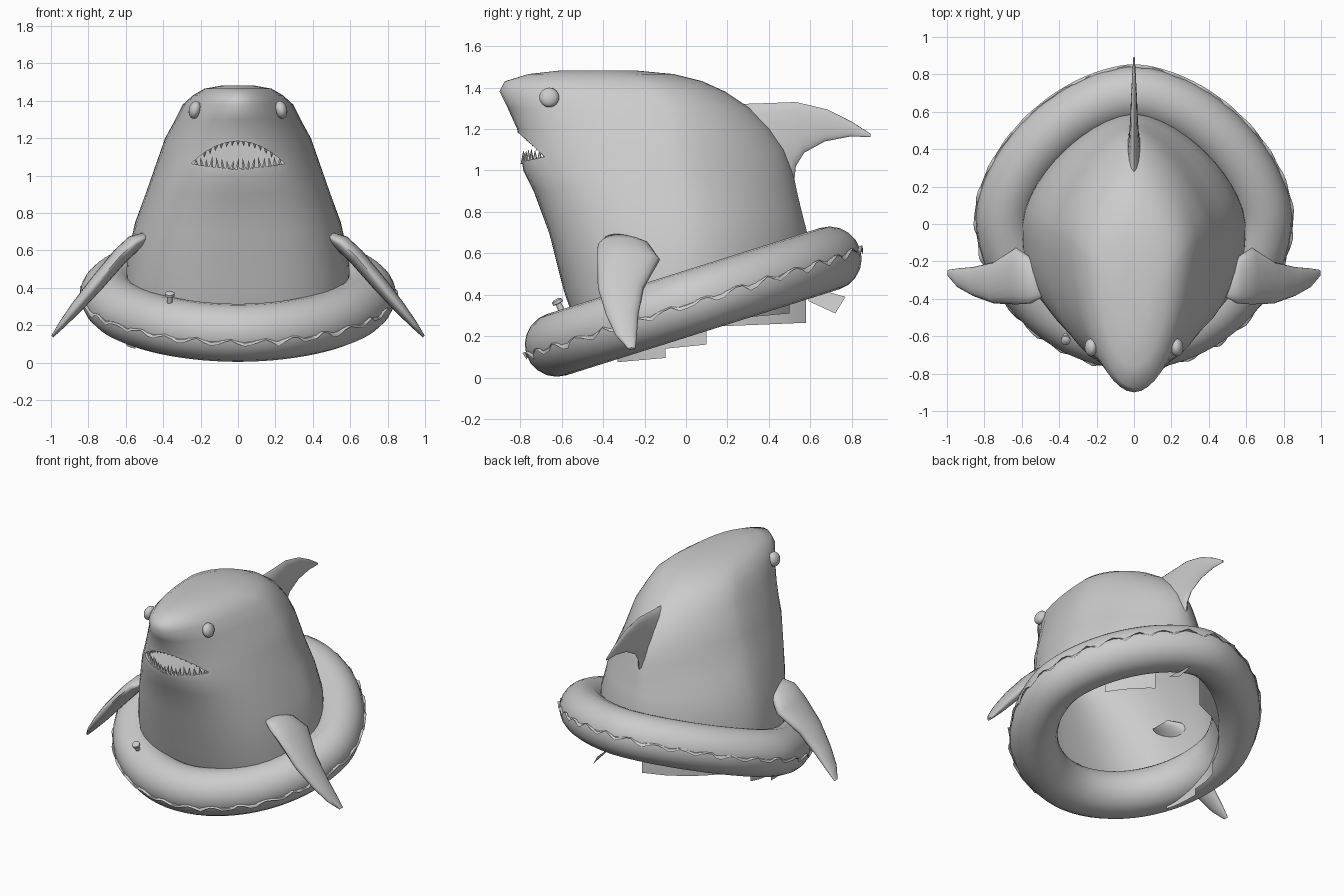
import bpy, bmesh, math, random
from mathutils import Vector, Matrix

if "Cube" in bpy.data.objects:
    bpy.data.objects.remove(bpy.data.objects["Cube"])

random.seed(4)
TAU = 2 * math.pi
TILT = math.radians(17.5)


def make(name, bm, smooth=40):
    me = bpy.data.meshes.new(name)
    bm.to_mesh(me)
    bm.free()
    ob = bpy.data.objects.new(name, me)
    bpy.context.collection.objects.link(ob)
    bpy.ops.object.select_all(action='DESELECT')
    ob.select_set(True)
    bpy.context.view_layer.objects.active = ob
    if smooth:
        bpy.ops.object.shade_smooth_by_angle(angle=math.radians(smooth))
    return ob


def loft(name, rings, smooth=40):
    bm = bmesh.new()
    vs = [[bm.verts.new(p) for p in r] for r in rings]
    n = len(rings[0])
    for a, b in zip(vs, vs[1:]):
        for i in range(n):
            j = (i + 1) % n
            bm.faces.new((a[i], a[j], b[j], b[i]))
    bm.faces.new(vs[0][::-1])
    bm.faces.new(vs[-1])
    bmesh.ops.recalc_face_normals(bm, faces=bm.faces)
    return make(name, bm, smooth)


def ellipse(c, u, v, n=16):
    c, u, v = Vector(c), Vector(u), Vector(v)
    return [c + u * math.cos(TAU * i / n) + v * math.sin(TAU * i / n) for i in range(n)]


def squareness(a, front, back):
    """Radius factor of a superellipse with separate front and back powers."""
    p = back if math.sin(a) > 0 else front
    return (abs(math.cos(a)) ** p + abs(math.sin(a)) ** p) ** (-1 / p)


# Body: level, tilt, half width, widest y, front y, back y, front power, back power
levels = [(.38, .31, .60, 0, -.52, .59, 2.65, 1.6), (.55, .22, .595, 0, -.59, .59, 2.65, 1.58),
          (.75, .08, .55, 0, -.66, .56, 2.6, 1.55), (.90, 0, .495, -.02, -.735, .535, 2.4, 1.5),
          (1.0, 0, .46, -.05, -.785, .515, 2.25, 1.48), (1.1, 0, .425, -.06, -.80, .48, 2.15, 1.48),
          (1.2, 0, .39, -.07, -.815, .41, 2.1, 1.52), (1.3, 0, .335, -.10, -.86, .31, 2.0, 1.62),
          (1.38, 0, .295, -.15, -.90, .19, 1.9, 1.75), (1.43, 0, .24, -.20, -.875, .08, 1.9, 1.9),
          (1.465, 0, .18, -.30, -.76, -.06, 2, 2), (1.483, 0, .08, -.40, -.60, -.25, 2, 2)]


def section(z, t, w, yc, f, b, pf, pb, n=48):
    pts = []
    for i in range(n):
        a = TAU * i / n
        k = squareness(a, pf, pb)
        s = math.sin(a) * k
        y = yc + s * ((b - yc) if s > 0 else (yc - f))
        pts.append((w * math.cos(a) * k, y, z + t * y))
    return pts


body = loft("body", [section(*l) for l in levels], 60)

# Mouth cutter: crescent pushed into the head
N = 12
lip = [(.25 * math.cos(math.pi * i / N)) for i in range(N + 1)]
crescent = [(x, 1.065 + .12 * (1 - (x / .25) ** 2)) for x in lip]
crescent += [(x, 1.065 - .025 * (1 - (x / .25) ** 2)) for x in lip[-2:0:-1]]
cutter = loft("mouth_cutter", [[(x, y, z) for x, z in crescent] for y in (-1.1, -.54)], 0)
cutter.hide_render = True
mod = body.modifiers.new("mouth", 'BOOLEAN')
mod.operation = 'DIFFERENCE'
mod.solver = 'EXACT'
mod.object = cutter
bpy.context.view_layer.objects.active = body
bpy.ops.object.modifier_apply(modifier=mod.name)
bpy.data.objects.remove(cutter, do_unlink=True)

# Open the underside of the body
bm = bmesh.new()
bm.from_mesh(body.data)
base = [f for f in bm.faces if all(abs(v.co.z - .38 - .31 * v.co.y) < .004 for v in f.verts)]
bmesh.ops.delete(bm, geom=base, context='FACES')
bm.to_mesh(body.data)
bm.free()

# Back fin: top (y, z), bottom (y, z), half thickness
fin = [((.10, 1.34), (.42, .80), .06), ((.25, 1.32), (.515, .88), .042),
       ((.40, 1.325), (.53, 1.02), .028), ((.53, 1.33), (.57, 1.085), .021),
       ((.68, 1.295), (.67, 1.14), .016), ((.80, 1.235), (.79, 1.163), .010),
       ((.892, 1.176), (.89, 1.162), .004)]
rings = []
for (ty, tz), (by, bz), h in fin:
    rings.append(ellipse((0, (ty + by) / 2, (tz + bz) / 2), (h, 0, 0),
                         (0, (ty - by) / 2, (tz - bz) / 2)))
loft("back_fin", rings, 60)

# Side flippers: x, z, leading y, trailing y, half thickness
flip = [(.49, .675, -.39, -.25, .03), (.55, .645, -.425, -.18, .045),
        (.63, .57, -.43, -.125, .045), (.75, .43, -.425, -.205, .042),
        (.86, .30, -.385, -.23, .033), (.94, .205, -.34, -.237, .02),
        (.993, .14, -.28, -.245, .007)]
for side, label in ((1, "right"), (-1, "left")):
    loft(label + "_flipper", [ellipse((side * x, (f + b) / 2, z), (0, (b - f) / 2, 0),
                                      (side * .75 * h, 0, .65 * h))
                              for x, z, f, b, h in flip], 60)
    # Eyes
    bm = bmesh.new()
    bmesh.ops.create_uvsphere(bm, u_segments=20, v_segments=12, radius=.048)
    bmesh.ops.transform(bm, verts=bm.verts, matrix=Matrix.Translation((side * .23, -.66, 1.352))
                        @ Matrix.Rotation(side * -.25, 4, 'Y') @ Matrix.Diagonal((.68, 1, 1, 1)))
    make(label + "_eye", bm, 60)

# Teeth along both jaws
bm = bmesh.new()
for count, sign, span in ((17, 1, .225), (13, -1, .18)):
    for i in range(count):
        x = span * (2 * i / (count - 1) - 1)
        k = 1 - (x / .25) ** 2
        z = 1.06 - .025 * k if sign > 0 else 1.068 + .12 * k
        y = -.06 - .725 * math.sqrt(1 - (x / .435) ** 2)
        h = random.uniform(.04, .065) if sign > 0 else .03
        m = (Matrix.Translation((x, y, z + sign * h * .45))
             @ Matrix.Rotation(random.uniform(-.2, .2), 4, 'Y'))
        if sign < 0:
            m = m @ Matrix.Rotation(math.pi, 4, 'X')
        bmesh.ops.create_cone(bm, cap_ends=True, segments=6, radius1=.013, radius2=.001,
                              depth=h, matrix=m)
make("teeth", bm, 50)

# Inflatable ring, tilted with its front low and its back slightly pointed
ring_mat = Matrix.Translation((0, .035, .367)) @ Matrix.Rotation(TILT, 4, 'X')
R, r, NU, NV = .69, .155, 72, 20


def ring_point(a, out, up):
    d = R * squareness(a, 1.92, 1.66) + out
    return ring_mat @ Vector((d * math.cos(a), d * math.sin(a), up))


bm = bmesh.new()
grid = [[bm.verts.new(ring_point(TAU * i / NU, r * math.cos(TAU * j / NV), r * math.sin(TAU * j / NV)))
         for j in range(NV)] for i in range(NU)]
for i in range(NU):
    for j in range(NV):
        p, q = grid[i], grid[(i + 1) % NU]
        k = (j + 1) % NV
        bm.faces.new((p[j], q[j], q[k], p[k]))
make("inflatable_ring", bm, 60)

# Wavy welded seam around the outside of the ring
bm = bmesh.new()
seam, NS = [], 144
for i in range(NS):
    a = TAU * i / NS
    w = math.sin(a * 30) * .018 + random.uniform(-.008, .008)
    row = [(r - .015, 0), (r + .004, w * .6), (r + .01 + .3 * w, w - .012)]
    seam.append([bm.verts.new(ring_point(a, d, z)) for d, z in row])
for p, q in zip(seam, seam[1:] + seam[:1]):
    for j in range(2):
        bm.faces.new((p[j], q[j], q[j + 1], p[j + 1]))
make("ring_seam", bm, 60)

# Air valve
valve = [(-.01, .016), (.035, .014), (.037, .026), (.052, .026), (.06, .014)]
axis = Vector((0, -.45, .89))
loft("air_valve", [ellipse(Vector((-.365, -.60, .325)) + axis * h, (s, 0, 0),
                           (0, .89 * s, .45 * s), 12) for h, s in valve], 35)

# Ragged hem hanging under the body: side, y start, y end, bottom z
bm = bmesh.new()
for side, y0, y1, low in ((-1, -.33, -.10, .075), (-1, -.10, .10, .14), (-1, .10, .58, .245),
                          (1, .28, .50, .29)):
    prev = None
    for i in range(9):
        y = y0 + (y1 - y0) * i / 8
        p = 1.6 if y > 0 else 2.65
        x = side * .60 * (1 - abs(y / .59) ** p) ** (1 / p)
        pair = (bm.verts.new((x, y, .38 + .31 * y)), bm.verts.new((x, y, low + .02 * i / 8)))
        if prev:
            bm.faces.new((prev[0], pair[0], pair[1], prev[1]))
        prev = pair
bm.faces.new([bm.verts.new(p) for p in ((.12, .59, .44), (.16, .77, .39), (.22, .72, .31), (.2, .59, .37))])
make("ragged_hem", bm, 40)
